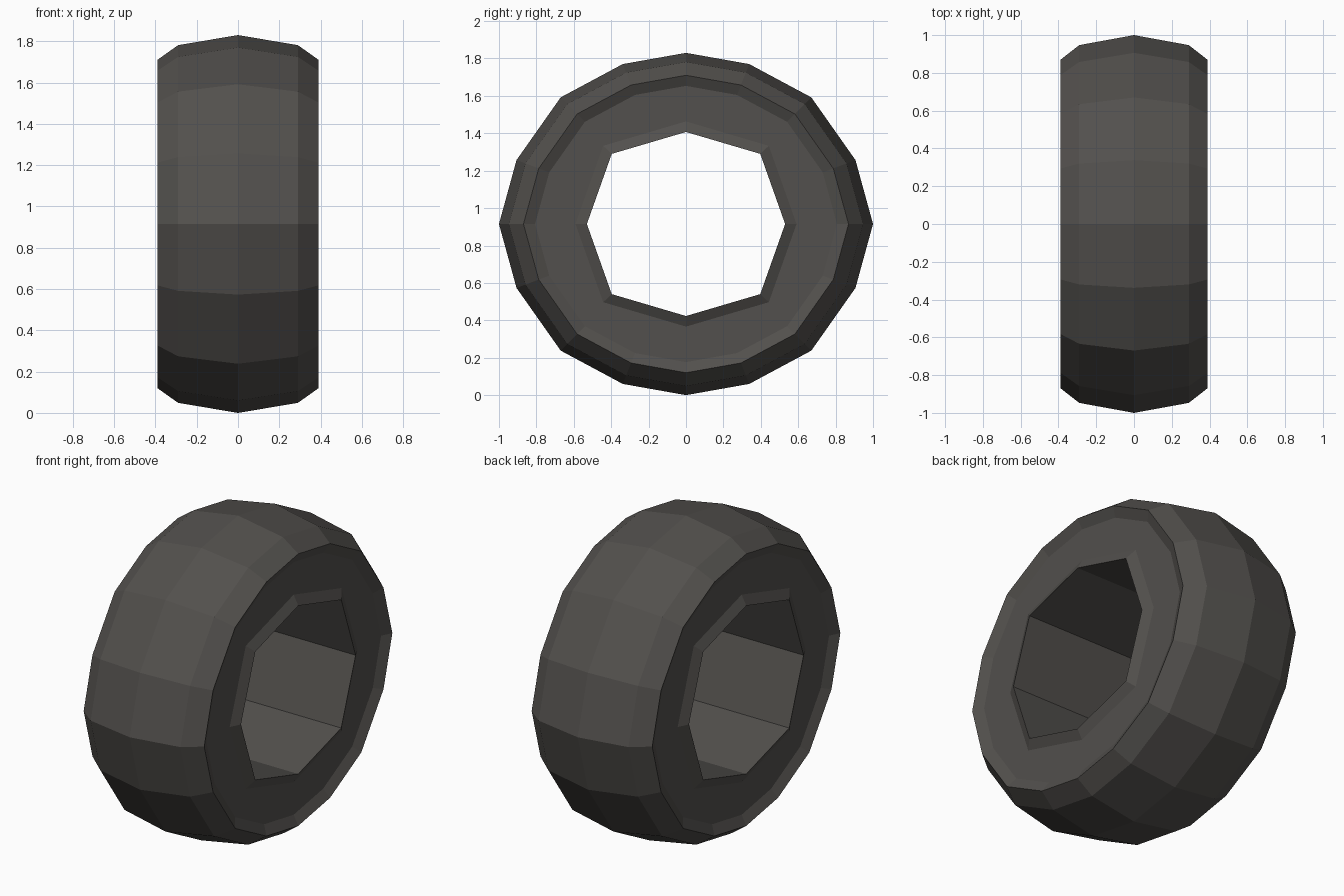
import bpy, bmesh

if "Cube" in bpy.data.objects:
    bpy.data.objects.remove(bpy.data.objects["Cube"])

CZ = 0.915  # hub height

def full_ring(quarter):
    """Mirror a quarter outline (top point to side point) into a closed ring."""
    half = quarter + [(y, -z) for y, z in quarter[-2::-1]]
    return half + [(-y, z) for y, z in half[-2:0:-1]]

outer = full_ring([(0, .915), (.338, .855), (.67, .677), (.906, .342), (1, 0)])
hole = full_ring([(0, .492), (.397, .375), (.53, 0)])

bm = bmesh.new()

def ring(shape, x, s):
    return [bm.verts.new((x, y * s, CZ + z * s)) for y, z in shape]

def bridge(a, b):
    n = len(a)
    for i in range(n):
        j = (i + 1) % n
        bm.faces.new((a[i], a[j], b[j], b[i]))

def sidewall(a, b):
    """Join a 16-sided ring to an 8-sided ring."""
    for i in range(8):
        o0, o1, o2 = a[2 * i], a[2 * i + 1], a[(2 * i + 2) % 16]
        p, q = b[i], b[(i + 1) % 8]
        for f in ((o0, o1, p), (o1, q, p), (o1, o2, q)):
            bm.faces.new(f)

crown = ring(outer, 0, 1)
bores = []
for side in (-1, 1):
    # tread shoulders and recessed lip
    prev = crown
    for x, s in ((.29, .947), (.39, .869), (.36, .807)):
        cur = ring(outer, side * x, s)
        bridge(prev, cur)
        prev = cur
    # recessed sidewall and raised octagonal rim
    rim = ring(hole, side * .36, 1.115)
    sidewall(prev, rim)
    bore = ring(hole, side * .39, 1)
    bridge(rim, bore)
    bores.append(bore)
# straight bore through the middle
bridge(*bores)

bmesh.ops.recalc_face_normals(bm, faces=bm.faces)
mesh = bpy.data.meshes.new("tyre")
bm.to_mesh(mesh)
bm.free()
tyre = bpy.data.objects.new("tyre", mesh)
bpy.context.collection.objects.link(tyre)

# dark rubber
mat = bpy.data.materials.new("rubber")
mat.diffuse_color = (.085, .08, .074, 1)
mat.use_nodes = True
mat.node_tree.nodes["Principled BSDF"].inputs["Base Color"].default_value = mat.diffuse_color
mesh.materials.append(mat)
